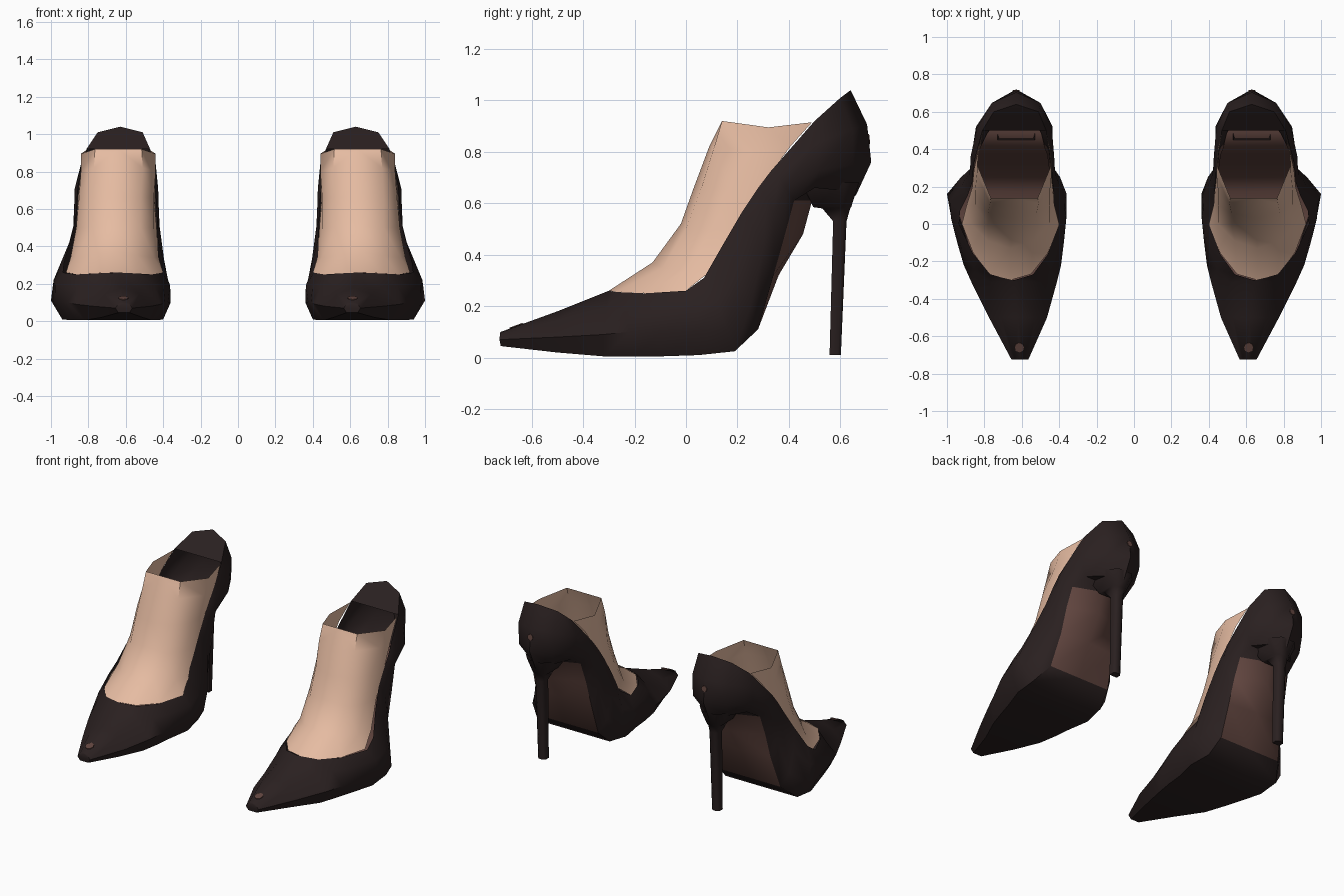
import bpy
import bmesh
from mathutils import Vector

if "Cube" in bpy.data.objects:
    bpy.data.objects.remove(bpy.data.objects["Cube"], do_unlink=True)


def make_material(name, rgb):
    mat = bpy.data.materials.new(name)
    mat.use_nodes = True
    mat.diffuse_color = (*rgb, 1)
    mat.node_tree.nodes["Principled BSDF"].inputs["Base Color"].default_value = (*rgb, 1)
    return mat


BLACK = make_material("black leather", (.023, .0145, .0145))
BROWN = make_material("brown lining", (.12, .06, .05))
SKIN = make_material("skin", (.79, .5, .36))


def sheet(bm, rows, material_index=0):
    """Skin a grid of points with quads."""
    grid = [[bm.verts.new(p) for p in row] for row in rows]
    for low, high in zip(grid, grid[1:]):
        for a, b, c, d in zip(low, low[1:], high[1:], high):
            bm.faces.new((a, b, c, d)).material_index = material_index


def finish(bm, name, side, materials, angle=0.9):
    """Weld, flip to the wanted side and turn into a smooth object."""
    bmesh.ops.remove_doubles(bm, verts=bm.verts, dist=.0005)
    bmesh.ops.dissolve_degenerate(bm, edges=bm.edges, dist=.0005)
    for v in bm.verts:
        v.co.x *= side
    bmesh.ops.recalc_face_normals(bm, faces=bm.faces)
    mesh = bpy.data.meshes.new(name)
    bm.to_mesh(mesh)
    bm.free()
    for mat in materials:
        mesh.materials.append(mat)
    obj = bpy.data.objects.new(name, mesh)
    bpy.context.collection.objects.link(obj)
    bpy.ops.object.select_all(action="DESELECT")
    obj.select_set(True)
    bpy.context.view_layer.objects.active = obj
    bpy.ops.object.shade_smooth_by_angle(angle=angle)


def place(p, centre, sign):
    return Vector((centre + sign * p[0], p[1], p[2]))


# Shoe sections from toe to heel: centre x, then sole edge, widest point, top edge
SECTIONS = [
    (.61, (.03, -.72, .045), (.045, -.725, .07), (0, -.72, .1)),
    (.62, (.11, -.5, .02), (.155, -.5, .08), (0, -.5, .18)),
    (.64, (.18, -.32, .005), (.225, -.32, .09), (0, -.3, .26)),
    (.65, (.21, -.2, .005), (.26, -.22, .1), (.11, -.27, .255)),
    (.66, (.23, -.1, .005), (.285, -.1, .1), (.2, -.16, .25)),
    (.67, (.27, .05, .01), (.31, .05, .1), (.265, 0, .26)),
    (.68, (.26, .19, .025), (.32, .16, .11), (.25, .07, .31)),
    (.66, (.22, .28, .11), (.265, .25, .2), (.23, .15, .45)),
    (.65, (.2, .34, .32), (.22, .3, .42), (.215, .22, .57)),
    (.65, (.195, .385, .48), (.215, .34, .56), (.21, .28, .66)),
    (.65, (.18, .42, .61), (.215, .39, .66), (.205, .33, .725)),
    (.64, (.15, .5, .66), (.205, .52, .73), (.17, .5, .92)),
    (.63, (.08, .6, .65), (.125, .65, .75), (.12, .6, 1.01)),
    (.63, (0, .66, .63), (0, .72, .76), (0, .64, 1.04)),
]
SHANK, SEAT, COUNTER = 7, 10, 11       # section numbers where parts change
BULGE = {8: .02, 9: .07, 10: .07}      # how far the arch swells backward


def shoulder(wide, top):
    """Point between the widest point and the top edge, pushed outward."""
    x, y, z = Vector(wide).lerp(Vector(top), .45)
    return (x * 1.06, y + .02 * (y > .6), z + min(.02, z * .15))


def build_shoe(name, side):
    bm = bmesh.new()
    # Both side walls
    for sign in (1, -1):
        rows = [[place(p, c, sign) for p in (low, wide, shoulder(wide, top), top)]
                for c, low, wide, top in SECTIONS]
        sheet(bm, rows)
        # Blunt toe tip
        tip = [Vector((SECTIONS[0][0], p.y, p.z)) for p in rows[0]]
        sheet(bm, [rows[0], tip])
    # Sole: forefoot, brown arch, heel seat
    strips = []
    for i, (c, low, wide, top) in enumerate(SECTIONS):
        middle = Vector((c, low[1] + BULGE.get(i, 0), low[2]))
        strips.append([place(low, c, 1), middle, place(low, c, -1)])
    sheet(bm, strips[:SHANK + 1])
    sheet(bm, strips[SHANK:SEAT + 1], 1)
    sheet(bm, strips[SEAT:])
    # Sloping cap over the heel counter
    sheet(bm, [[place(top, c, 1), place(top, c, -1)]
               for c, low, wide, top in SECTIONS[COUNTER:]])
    finish(bm, name + "_shoe", side, [BLACK, BROWN])


def build_insole(name, side):
    """Brown lining lying just above the sole, inside the shoe."""
    bm = bmesh.new()
    rows = []
    for c, low, wide, top in SECTIONS[2:-1]:
        inner = (low[0] * .97, low[1] - .015, low[2] + .02)
        rows.append([place(inner, c, 1), place(inner, c, -1)])
    sheet(bm, rows)
    finish(bm, name + "_insole", side, [BROWN])


# Foot rows from ankle to instep: centre x, front, front corner, side, back edge
FOOT = [
    (.64, (0, .14, .92), (.125, .14, .92), (.2, .32, .895), (.17, .49, .915)),
    (.64, (0, .09, .82), (.13, .11, .82), (.2, .27, .8), (.19, .405, .82)),
    (.65, (0, .03, .66), (.13, .06, .66), (.2, .17, .66), (.205, .295, .67)),
    (.65, (0, -.02, .52), (.13, 0, .5), (.2, .1, .5), (.215, .195, .5)),
    (.66, (0, -.13, .37), (.12, -.09, .35), (.21, 0, .34), (.235, .1, .34)),
    (.66, (0, -.3, .26), (.11, -.268, .255), (.2, -.155, .25), (.26, 0, .26)),
]


def build_foot(name, side):
    bm = bmesh.new()
    for sign in (1, -1):
        sheet(bm, [[place(p, c, sign) for p in points] for c, *points in FOOT])
    finish(bm, name + "_foot", side, [SKIN], 1)


# Heel rings: height, front y, back y, half width
HEEL = [(.01, .558, .602, .027), (.53, .572, .624, .032), (.58, .53, .638, .045),
        (.585, .495, .642, .055), (.68, .45, .672, .1)]


def build_heel(name, side):
    bm = bmesh.new()
    rows = []
    for z, front, back, half in HEEL:
        cut = (back - front) * .25
        outline = [(half, front), (half, back - cut), (half * .5, back),
                   (-half * .5, back), (-half, back - cut), (-half, front)]
        rows.append([(.63 + x, y, z) for x, y in outline + outline[:1]])
    sheet(bm, rows)
    bm.faces.new([bm.verts.new(p) for p in rows[0][:-1]])
    finish(bm, name + "_heel", side, [BLACK])


def build_stud(name, side, location, normal, radius):
    """Thin brown disc lying on the leather."""
    bm = bmesh.new()
    bmesh.ops.create_cone(bm, cap_ends=True, segments=8, radius1=radius,
                          radius2=radius, depth=.004)
    turn = Vector((0, 0, 1)).rotation_difference(Vector(normal))
    for v in bm.verts:
        v.co = turn @ v.co + Vector(location)
    finish(bm, name, side, [BROWN])


for name, side in (("left", 1), ("right", -1)):
    build_shoe(name, side)
    build_insole(name, side)
    build_foot(name, side)
    build_heel(name, side)
    build_stud(name + "_toe_stud", side, (.613, -.66, .124), (0, -.34, .94), .027)
    build_stud(name + "_heel_stud", side, (.63, .712, .85), (0, .99, .11), .02)
